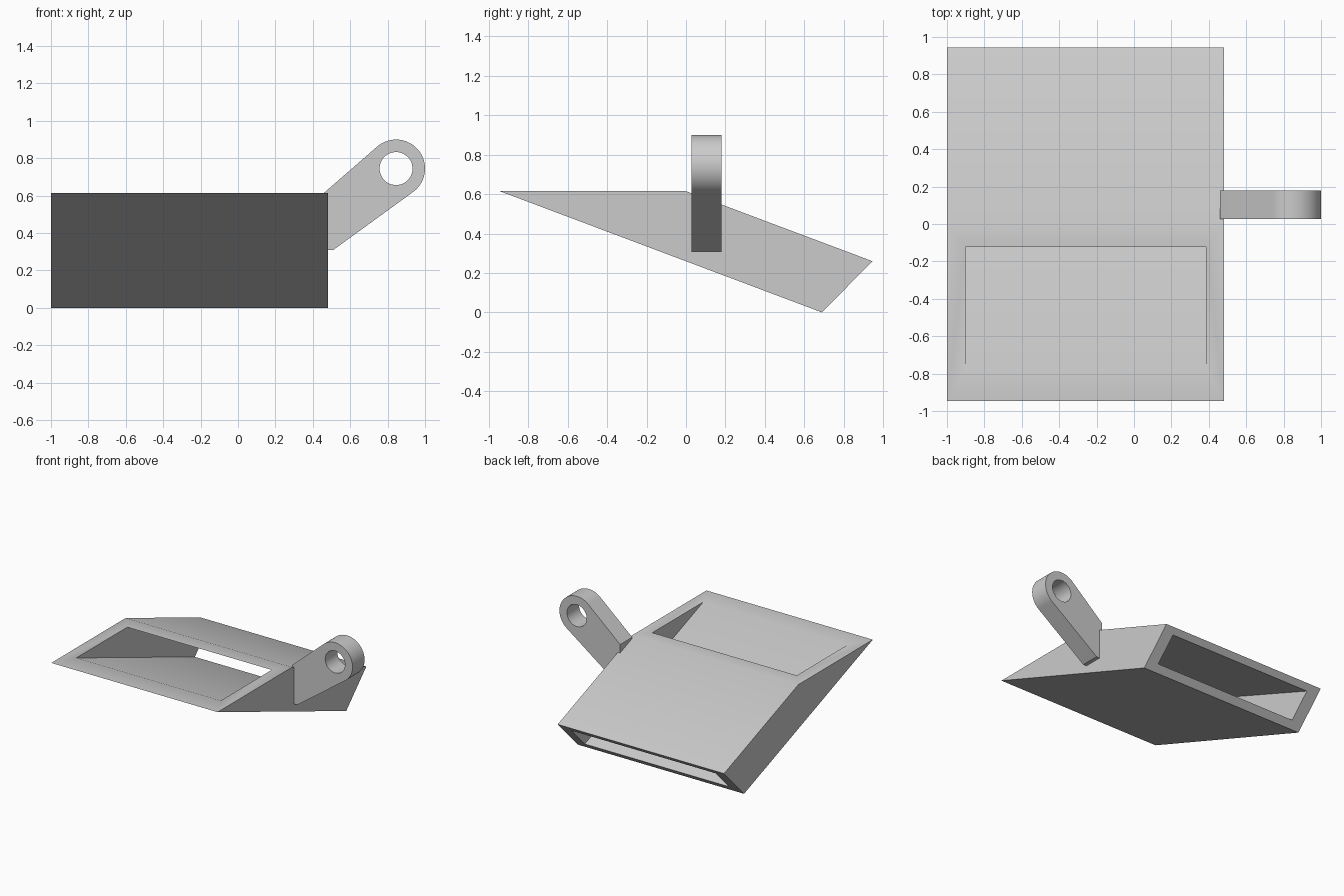
import bpy
import bmesh
from math import cos, sin, radians, tau
from mathutils import Vector

cube = bpy.data.objects.get("Cube")
if cube:
    bpy.data.objects.remove(cube, do_unlink=True)

grey = bpy.data.materials.new("plain_grey")
grey.use_nodes = True
grey.diffuse_color = (0.6, 0.6, 0.6, 1)
grey.node_tree.nodes["Principled BSDF"].inputs["Base Color"].default_value = (0.6, 0.6, 0.6, 1)


def prism(name, points, depth):
    """Extrude a closed 3D outline along a depth vector."""
    bm = bmesh.new()
    face = bm.faces.new([bm.verts.new(p) for p in points])
    moved = bmesh.ops.extrude_face_region(bm, geom=[face])["geom"]
    verts = [v for v in moved if isinstance(v, bmesh.types.BMVert)]
    bmesh.ops.translate(bm, verts=verts, vec=depth)
    bmesh.ops.recalc_face_normals(bm, faces=bm.faces)
    mesh = bpy.data.meshes.new(name)
    bm.to_mesh(mesh)
    bm.free()
    mesh.materials.append(grey)
    obj = bpy.data.objects.new(name, mesh)
    bpy.context.collection.objects.link(obj)
    return obj


def side_prism(name, profile, x0, x1):
    return prism(name, [(x0, y, z) for y, z in profile], (x1 - x0, 0, 0))


def front_prism(name, profile, y0, y1):
    return prism(name, [(x, y0, z) for x, z in profile], (0, y1 - y0, 0))


def cut_and_smooth(obj, cutter):
    mod = obj.modifiers.new("cut", "BOOLEAN")
    mod.operation = "DIFFERENCE"
    mod.solver = "EXACT"
    mod.object = cutter
    bpy.ops.object.select_all(action="DESELECT")
    bpy.context.view_layer.objects.active = obj
    obj.select_set(True)
    bpy.ops.object.modifier_apply(modifier=mod.name)
    bpy.data.objects.remove(cutter, do_unlink=True)
    bpy.ops.object.shade_smooth_by_angle(angle=radians(30))


def arc(centre, radius, start, end, steps):
    return [(centre[0] + radius * cos(start + (end - start) * i / steps),
             centre[1] + radius * sin(start + (end - start) * i / steps))
            for i in range(steps + 1)]


def beyond(a, b, extra):
    """Stretch a segment past both of its ends."""
    a, b = Vector(a), Vector(b)
    step = (b - a).normalized() * extra
    return [a - step, b + step]


# Sloping duct body with a level front mouth and a slanted rear mouth
TOP = 0.615
body = side_prism("duct_body", [(-0.945, TOP), (0, TOP), (0.945, 0.26), (0.69, 0)], -1, 0.48)

# Passage running from the front mouth to the rear mouth
floor = beyond((-0.77, TOP), (0.737, 0.048), 0.3)
ceiling = beyond((-0.122, TOP), (0.905, 0.22), 0.3)
passage = side_prism("passage_cutter", floor + ceiling[::-1], -0.9, 0.385)
cut_and_smooth(body, passage)

# Tapered side arm ending in a round eye
EYE = (0.845, 0.745)
outline = [(0.46, 0.31), (0.51, 0.31)]
outline += arc(EYE, 0.155, radians(-54), radians(131), 40)
outline += [(0.46, TOP)]
arm = front_prism("side_arm", outline, 0.027, 0.18)
hole = front_prism("hole_cutter", arc(EYE, 0.088, 0, tau, 48)[:-1], -0.1, 0.3)
cut_and_smooth(arm, hole)
